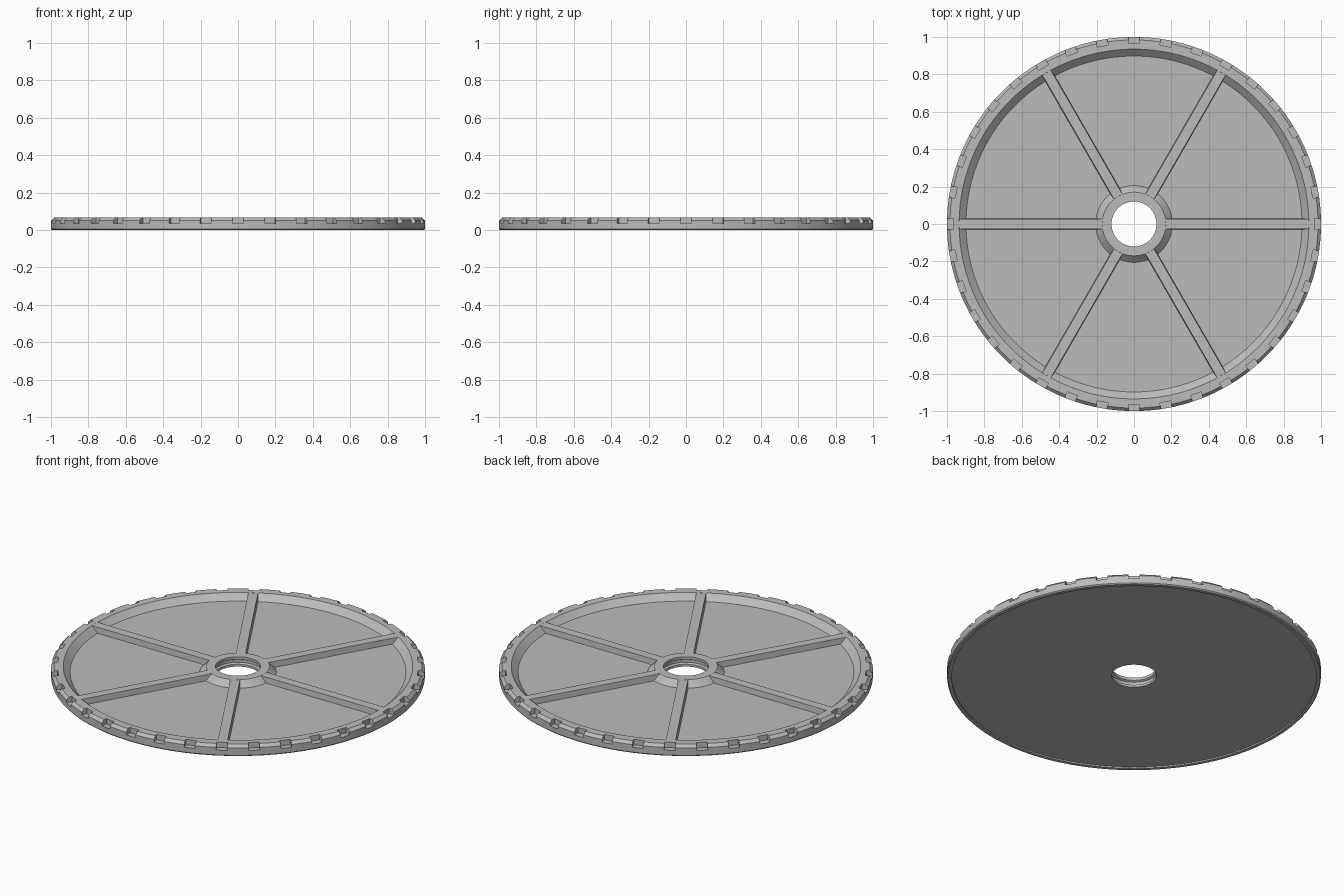
import bpy, bmesh, math
from mathutils import Matrix, Vector

TOP, FLOOR = 0.066, 0.032
SEGMENTS, SPOKES, NOTCHES = 180, 6, 36

if "Cube" in bpy.data.objects:
    bpy.data.objects.remove(bpy.data.objects["Cube"])

grey = bpy.data.materials.new("plain grey")
grey.use_nodes = True
colour = (0.5, 0.5, 0.5, 1)
grey.diffuse_color = colour
grey.node_tree.nodes["Principled BSDF"].inputs["Base Color"].default_value = colour


def make_object(name, bm):
    bmesh.ops.recalc_face_normals(bm, faces=bm.faces)
    mesh = bpy.data.meshes.new(name)
    bm.to_mesh(mesh)
    bm.free()
    mesh.materials.append(grey)
    obj = bpy.data.objects.new(name, mesh)
    bpy.context.collection.objects.link(obj)
    return obj


def lathe(name, profile):
    """Turn a closed (radius, height) profile around z."""
    bm = bmesh.new()
    rings = []
    for i in range(SEGMENTS):
        a = math.tau * i / SEGMENTS
        rings.append([bm.verts.new((r * math.cos(a), r * math.sin(a), z)) for r, z in profile])
    for i, ring in enumerate(rings):
        after = rings[(i + 1) % SEGMENTS]
        for j in range(len(profile)):
            k = (j + 1) % len(profile)
            bm.faces.new((ring[j], after[j], after[k], ring[k]))
    return make_object(name, bm)


def radial_bars(name, count, r0, r1, z0, z1, half_base, half_top):
    """Bars laid out around z, each with a slight draft on its sides."""
    bm = bmesh.new()
    for i in range(count):
        turn = Matrix.Rotation(math.tau * i / count, 3, 'Z')
        lower, upper = [
            [bm.verts.new(turn @ Vector((x, y, z))) for x, y in
             ((r0, -w), (r1, -w), (r1, w), (r0, w))]
            for z, w in ((z0, half_base), (z1, half_top))]
        bm.faces.new(lower[::-1])
        bm.faces.new(upper)
        for j in range(4):
            k = (j + 1) % 4
            bm.faces.new((lower[j], lower[k], upper[k], upper[j]))
    return make_object(name, bm)


# Disc: grooved bore, sloped hub, floor, sloped rim, bevelled edge, shallow underside recess
disc = lathe("wheel_disc", [
    (0.12, TOP), (0.17, TOP), (0.205, FLOOR), (0.898, FLOOR), (0.935, TOP),
    (0.984, TOP), (1.0, 0.05), (1.0, 0.006), (0.995, 0), (0.975, 0), (0.975, 0.008),
    (0.12, 0.008), (0.12, 0.022), (0.131, 0.028), (0.131, 0.044), (0.12, 0.05)])

# Notches around the upper outer edge
cutter = radial_bars("notch_cutter", NOTCHES, 0.966, 1.05, 0.034, 0.1, 0.03, 0.03)
cut = disc.modifiers.new("notches", 'BOOLEAN')
cut.operation = 'DIFFERENCE'
cut.solver = 'EXACT'
cut.object = cutter
bpy.ops.object.select_all(action='DESELECT')
bpy.context.view_layer.objects.active = disc
disc.select_set(True)
bpy.ops.object.modifier_apply(modifier=cut.name)
bpy.data.objects.remove(cutter)
bpy.ops.object.shade_smooth_by_angle(angle=math.radians(20))

# Spokes from hub to rim
radial_bars("spokes", SPOKES, 0.16, 0.945, FLOOR - 0.005, TOP - 0.0004, 0.03, 0.026)
